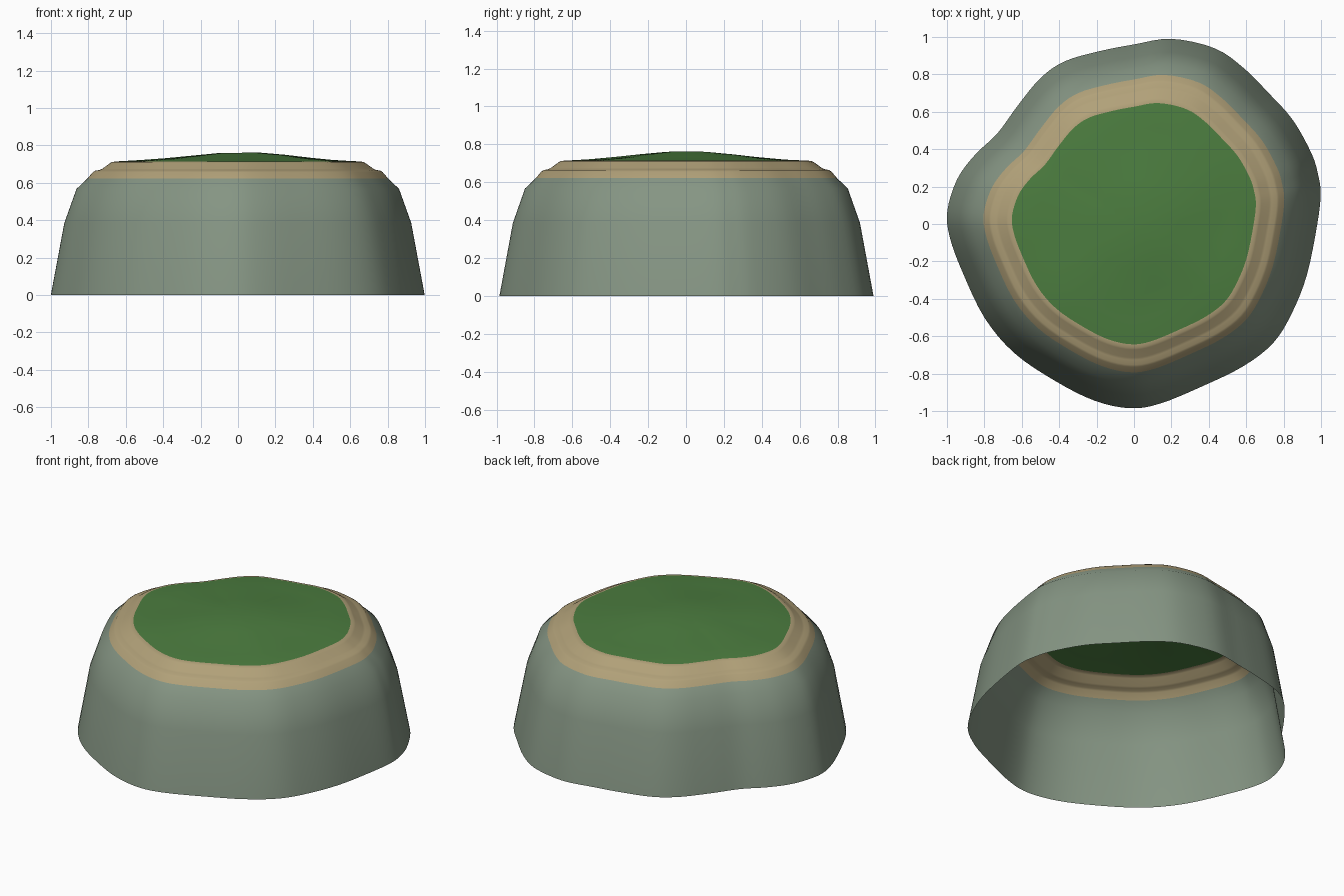
import bpy, bmesh, math
from mathutils import Vector

if "Cube" in bpy.data.objects:
    bpy.data.objects.remove(bpy.data.objects["Cube"])

# Base outline seen from above, counter-clockwise from the right side
OUTLINE = [(0.998, 0.16), (0.985, 0.26), (0.95, 0.375), (0.85, 0.555), (0.72, 0.70),
           (0.585, 0.835), (0.43, 0.94), (0.20, 0.99), (0, 0.96), (-0.18, 0.925),
           (-0.37, 0.87), (-0.50, 0.78), (-0.62, 0.635), (-0.73, 0.485), (-0.85, 0.37),
           (-0.945, 0.24), (-0.998, 0.07), (-0.985, -0.07), (-0.92, -0.25),
           (-0.80, -0.50), (-0.64, -0.69), (-0.42, -0.84), (-0.21, -0.945),
           (-0.02, -0.985), (0.14, -0.96), (0.36, -0.87), (0.585, -0.76),
           (0.745, -0.635), (0.845, -0.475), (0.925, -0.27), (0.98, 0.0)]
# Outline scale, height, and material of the band that starts at each ring
PROFILE = [(1.0, 0, 0), (0.928, 0.385, 0), (0.863, 0.567, 0), (0.805, 0.622, 1),
           (0.776, 0.656, 1), (0.764, 0.664, 1), (0.738, 0.669, 1), (0.725, 0.675, 1),
           (0.682, 0.706, 1), (0.672, 0.711, 1), (0.653, 0.714, 2),
           (0.52, 0.724, 2), (0.39, 0.736, 2), (0.25, 0.748, 2), (0.11, 0.757, 2)]
STEPS = 4


def smooth_loop(points, steps):
    """Closed Catmull-Rom curve through the points."""
    n, out = len(points), []
    for i in range(n):
        a, b, c, d = (Vector(points[(i + k) % n]) for k in (-1, 0, 1, 2))
        for s in range(steps):
            t = s / steps
            out.append(0.5 * (2 * b + (c - a) * t + (2 * a - 5 * b + 4 * c - d) * t * t
                              + (3 * b - a - 3 * c + d) * t ** 3))
    return out


def material(name, colour):
    m = bpy.data.materials.new(name)
    m.diffuse_color = (*colour, 1)
    m.use_nodes = True
    m.node_tree.nodes["Principled BSDF"].inputs["Base Color"].default_value = m.diffuse_color
    return m


loop = smooth_loop(OUTLINE, STEPS)
bm = bmesh.new()

# Rings stacked from the open base to the grassy crown
rings = []
for scale, z, mat in PROFILE:
    ring = []
    for p in loop:
        x, y = p * scale
        # gentle unevenness of the grass only
        bump = 0.005 * math.sin(7 * x + 1) * math.cos(7 * y) if scale < 0.6 else 0
        ring.append(bm.verts.new((x, y, z + bump)))
    rings.append(ring)

n = len(loop)
for (low, high), (_, _, mat) in zip(zip(rings, rings[1:]), PROFILE):
    for i in range(n):
        j = (i + 1) % n
        bm.faces.new((low[i], low[j], high[j], high[i])).material_index = mat

# Close the crown
top = bm.verts.new((0, 0, 0.76))
for i in range(n):
    bm.faces.new((rings[-1][i], rings[-1][(i + 1) % n], top)).material_index = 2

for f in bm.faces:
    f.smooth = True

mesh = bpy.data.meshes.new("island")
bm.to_mesh(mesh)
bm.free()
for name, colour in (("grey green rock", (0.235, 0.30, 0.228)),
                     ("tan sand", (0.44, 0.355, 0.19)),
                     ("grass green", (0.072, 0.205, 0.05))):
    mesh.materials.append(material(name, colour))
bpy.context.collection.objects.link(bpy.data.objects.new("island", mesh))
